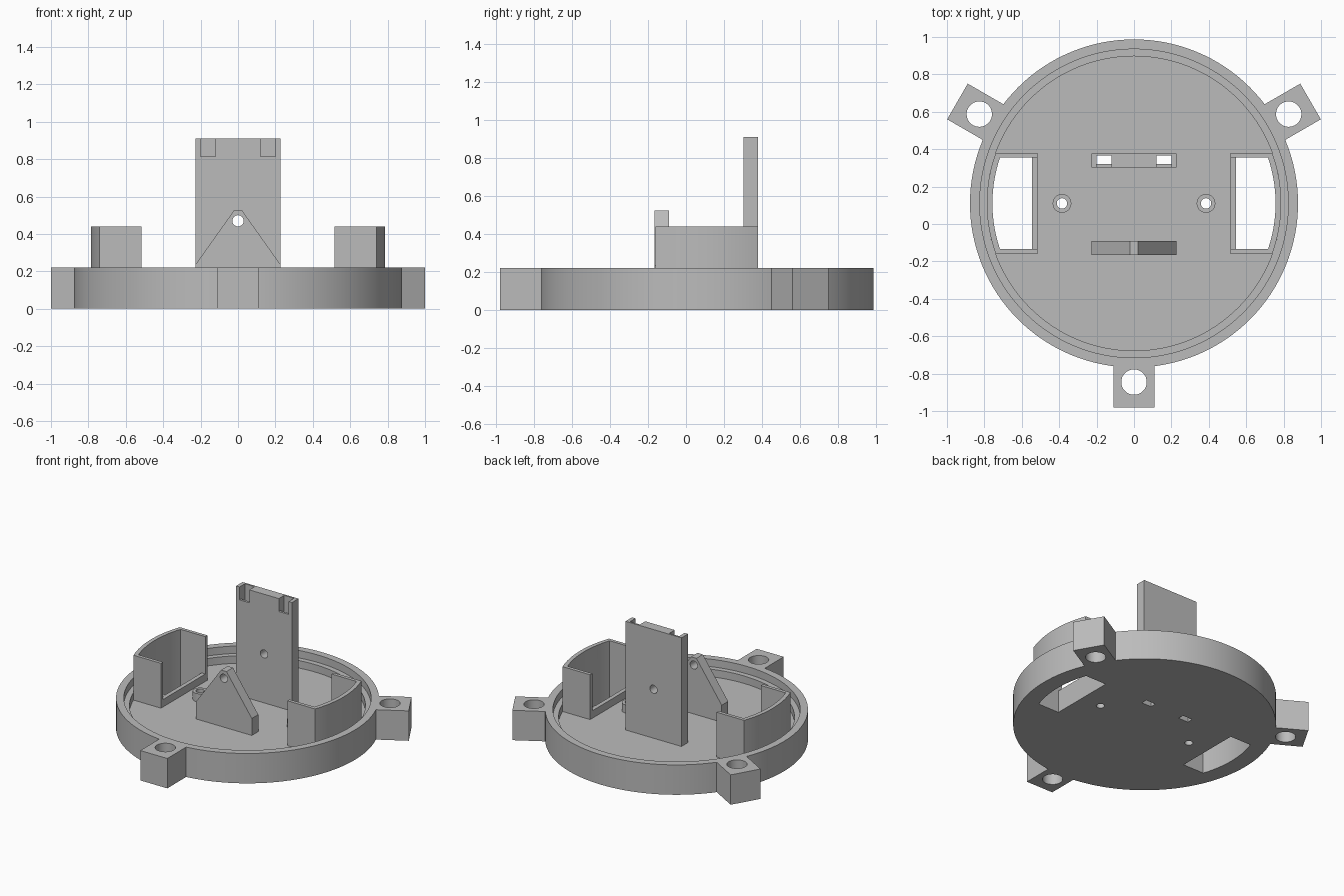
import bpy, bmesh, math
from mathutils import Matrix, Vector

cube = bpy.data.objects.get("Cube")
if cube:
    bpy.data.objects.remove(cube, do_unlink=True)

CY = 0.11          # centre of the round base along y
FLOOR, RIM = 0.11, 0.22

grey = bpy.data.materials.new("plain_grey")
grey.use_nodes = True
GREY = (0.5, 0.5, 0.5, 1)
grey.diffuse_color = GREY
grey.node_tree.nodes["Principled BSDF"].inputs["Base Color"].default_value = GREY


def prism(name, pts, z0, z1, matrix=Matrix()):
    """Extrude a 2D outline from z0 to z1, then place it."""
    bm = bmesh.new()
    face = bm.faces.new([bm.verts.new((x, y, z0)) for x, y in pts])
    out = bmesh.ops.extrude_face_region(bm, geom=[face])
    top = [v for v in out["geom"] if isinstance(v, bmesh.types.BMVert)]
    bmesh.ops.translate(bm, verts=top, vec=(0, 0, z1 - z0))
    bmesh.ops.transform(bm, matrix=matrix, verts=bm.verts)
    bmesh.ops.recalc_face_normals(bm, faces=bm.faces)
    mesh = bpy.data.meshes.new(name)
    bm.to_mesh(mesh)
    bm.free()
    mesh.materials.append(grey)
    obj = bpy.data.objects.new(name, mesh)
    bpy.context.collection.objects.link(obj)
    return obj


def circle(r, x=0.0, y=0.0, n=32):
    return [(x + r * math.cos(math.tau * i / n), y + r * math.sin(math.tau * i / n))
            for i in range(n)]


def rect(x0, x1, y0, y1):
    return [(x0, y0), (x1, y0), (x1, y1), (x0, y1)]


def combine(obj, tool, operation="DIFFERENCE"):
    """Apply a boolean with a helper and discard the helper."""
    tool.hide_render = True
    mod = obj.modifiers.new("combine", "BOOLEAN")
    mod.operation, mod.solver, mod.object = operation, "EXACT", tool
    bpy.context.view_layer.objects.active = obj
    bpy.ops.object.modifier_apply(modifier=mod.name)
    bpy.data.objects.remove(tool, do_unlink=True)


def bay_outline(side, inner_x, half, r):
    """Straight inner side and ends, closed by an arc about the base centre."""
    a = math.asin(half / r)
    arc = [(r * math.cos(t), r * math.sin(t)) for t in
           (-a + 2 * a * i / 16 for i in range(17))]
    pts = [(inner_x, -half)] + arc + [(inner_x, half)]
    return [(side * x, y + CY) for x, y in pts]


# Upright outlines are drawn in x, z and stood up facing the front
STAND = Matrix.Rotation(math.pi / 2, 4, "X")

# Round tray with three mounting tabs
base = prism("base_tray", circle(0.877, 0, CY, 128), 0, RIM)
turns = [Matrix.Translation(Vector((0, CY, 0))) @ Matrix.Rotation(math.radians(d), 4, "Z")
         for d in (0, 120, 240)]
for m in turns:
    combine(base, prism("tab", rect(-0.11, 0.11, -1.09, -0.85), 0, RIM, m), "UNION")
for m in turns:
    combine(base, prism("tab_hole", circle(0.068, 0, -0.955), -0.1, 0.4, m))
combine(base, prism("pocket", circle(0.787, 0, CY, 128), FLOOR, 0.4))
combine(base, prism("lip", circle(0.825, 0, CY, 128), 0.165, 0.4))

# Side bays: curved walls with a low sill, open through the floor
bays, posts = [], []
for side, word in ((1, "left"), (-1, "right")):
    window = bay_outline(side, 0.545, 0.245, 0.757)
    combine(base, prism("window", window, -0.1, 0.4))
    bay = prism(word + "_bay_wall", bay_outline(side, 0.515, 0.27, 0.787), FLOOR - 0.01, 0.44)
    combine(bay, prism("bay_inside", window, -0.1, 0.6))
    xs = sorted((side * 0.4, side * 0.6))
    combine(bay, prism("bay_opening", rect(*xs, CY - 0.245, CY + 0.245), 0.165, 0.6))
    bays.append(bay)

    # Small screw post beside each bay
    x = side * 0.385
    combine(base, prism("screw_hole", circle(0.028, x, CY), -0.1, 0.4))
    post = prism(word + "_screw_post", circle(0.05, x, CY), FLOOR - 0.01, 0.17)
    combine(post, prism("screw_hole", circle(0.028, x, CY), 0, 0.4))
    posts.append(post)

# Tall rear plate with two vertical channels, notched open at the top front
tower = prism("rear_plate", rect(-0.228, 0.228, 0.303, 0.378), FLOOR - 0.01, 0.91)
for side in (1, -1):
    xs = sorted((side * 0.12, side * 0.2))
    channel = rect(*xs, 0.32, 0.365)
    combine(base, prism("channel", channel, -0.1, 0.4))
    combine(tower, prism("channel", channel, 0, 1.1))
    combine(tower, prism("notch", rect(*xs, 0.25, 0.365), 0.815, 1.1))

# Pointed front bracket
half = [(0.228, FLOOR - 0.01), (0.228, 0.235), (0.022, 0.525)]
outline = half + [(-x, z) for x, z in reversed(half)]
bracket = prism("front_bracket", outline, 0.09, 0.165, STAND)

# Aligned pin hole through both uprights
for part in (tower, bracket):
    combine(part, prism("pin_hole", circle(0.03, 0, 0.47), -0.6, 0.6, STAND))

# Smooth the round walls, keep the corners crisp
bpy.ops.object.select_all(action="DESELECT")
for obj in [base, tower, bracket] + bays + posts:
    obj.select_set(True)
bpy.context.view_layer.objects.active = base
bpy.ops.object.shade_smooth_by_angle(angle=math.radians(25))
